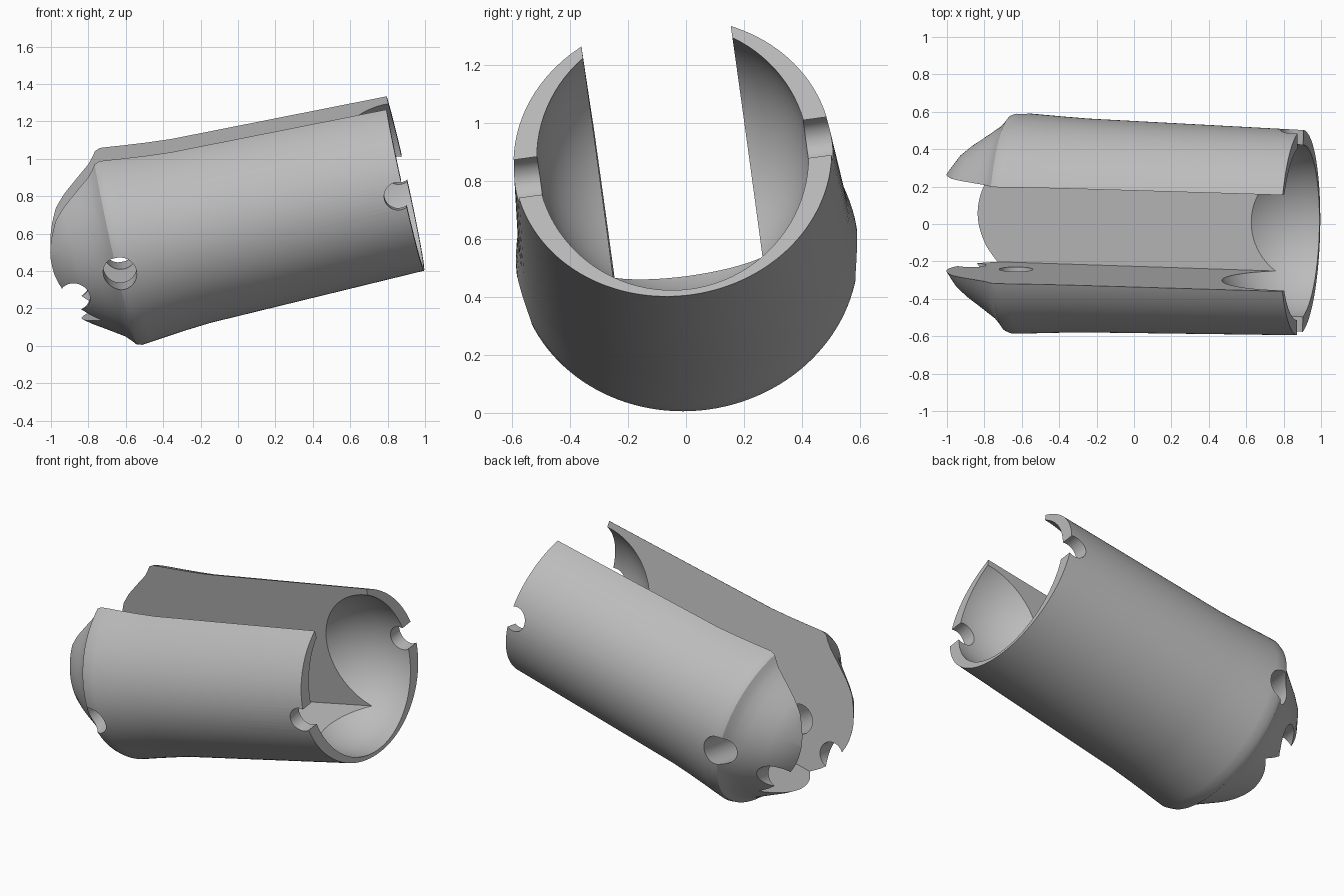
import bpy, bmesh, math
from mathutils import Matrix, Vector

if "Cube" in bpy.data.objects:
    bpy.data.objects.remove(bpy.data.objects["Cube"])

# Local frame of the sleeve: x along its length, y across, z up
TILT = (Matrix.Translation((-0.65, 0.005, 0.54))
        @ Matrix.Rotation(math.radians(-1.9), 4, 'Z')
        @ Matrix.Rotation(math.radians(-12.5), 4, 'Y')
        @ Matrix.Rotation(math.radians(8), 4, 'X'))
LENGTH = 1.577
SIDES = 128

grey = bpy.data.materials.new("plain grey")
grey.use_nodes = True
colour = (0.5, 0.5, 0.5, 1)
grey.diffuse_color = colour
grey.node_tree.nodes["Principled BSDF"].inputs["Base Color"].default_value = colour


def finish(name, bm):
    bmesh.ops.recalc_face_normals(bm, faces=bm.faces)
    mesh = bpy.data.meshes.new(name)
    bm.to_mesh(mesh)
    bm.free()
    mesh.materials.append(grey)
    obj = bpy.data.objects.new(name, mesh)
    obj.matrix_world = TILT
    bpy.context.collection.objects.link(obj)
    return obj


def oval_loft(name, stations):
    """Loft oval rings given as (position, half width, half height)."""
    bm = bmesh.new()
    rings = []
    for x, a, b in stations:
        angles = [2 * math.pi * i / SIDES for i in range(SIDES)]
        rings.append([bm.verts.new((x, a * math.cos(t), b * math.sin(t))) for t in angles])
    for r, s in zip(rings, rings[1:]):
        for i in range(SIDES):
            j = (i + 1) % SIDES
            bm.faces.new((r[i], r[j], s[j], s[i]))
    bm.faces.new(rings[0])
    bm.faces.new(rings[-1])
    return finish(name, bm)


def cut(body, cutter):
    cutter.hide_render = True
    mod = body.modifiers.new("cut", 'BOOLEAN')
    mod.operation = 'DIFFERENCE'
    mod.solver = 'EXACT'
    mod.object = cutter
    bpy.context.view_layer.objects.active = body
    bpy.ops.object.modifier_apply(modifier=mod.name)
    bpy.data.objects.remove(cutter)


# Outer hull: domed nose, widest shoulder, long slightly tapered barrel
nose = [(-0.42, 0.1), (-0.39, 0.3), (-0.35, 0.45), (-0.28, 0.61), (-0.22, 0.695),
        (-0.16, 0.765), (-0.11, 0.825), (-0.06, 0.885), (-0.03, 0.94), (-0.01, 0.985)]
stations = [(x, 0.59 * k, 0.55 * k) for x, k in nose]
stations += [(0.02, 0.592, 0.551), (0.07, 0.59, 0.546), (0.14, 0.586, 0.538),
             (0.27, 0.579, 0.525), (0.4, 0.573, 0.515), (LENGTH, 0.55, 0.49)]
sleeve = oval_loft("slotted_sleeve", stations)

# Open slot along the top with a flat floor
bm = bmesh.new()
bmesh.ops.create_cube(bm, size=1, matrix=Matrix.Translation((0.5, 0, 0.655))
                      @ Matrix.Diagonal((4, 0.52, 2, 1)))
cut(sleeve, finish("slot_cutter", bm))

# Rounded bowl in the open end
bm = bmesh.new()
bmesh.ops.create_uvsphere(bm, u_segments=96, v_segments=48, radius=0.47,
                          matrix=Matrix.Translation((1.55, 0, 0)))
cut(sleeve, finish("bowl_cutter", bm))

# Cross holes: end notches, shoulder holes, nose notches
for x, z, radius in [(1.545, 0, 0.075), (0.003, -0.08, 0.09), (-0.266, -0.184, 0.08)]:
    bm = bmesh.new()
    bmesh.ops.create_cone(bm, cap_ends=True, segments=48, radius1=radius, radius2=radius,
                          depth=2, matrix=Matrix.Translation((x, 0, z))
                          @ Matrix.Rotation(math.pi / 2, 4, 'X'))
    cut(sleeve, finish("hole_cutter", bm))

# Smooth curved surfaces, crisp cut edges
bpy.ops.object.select_all(action='DESELECT')
sleeve.select_set(True)
bpy.context.view_layer.objects.active = sleeve
bpy.ops.object.shade_smooth_by_angle(angle=math.radians(30))
